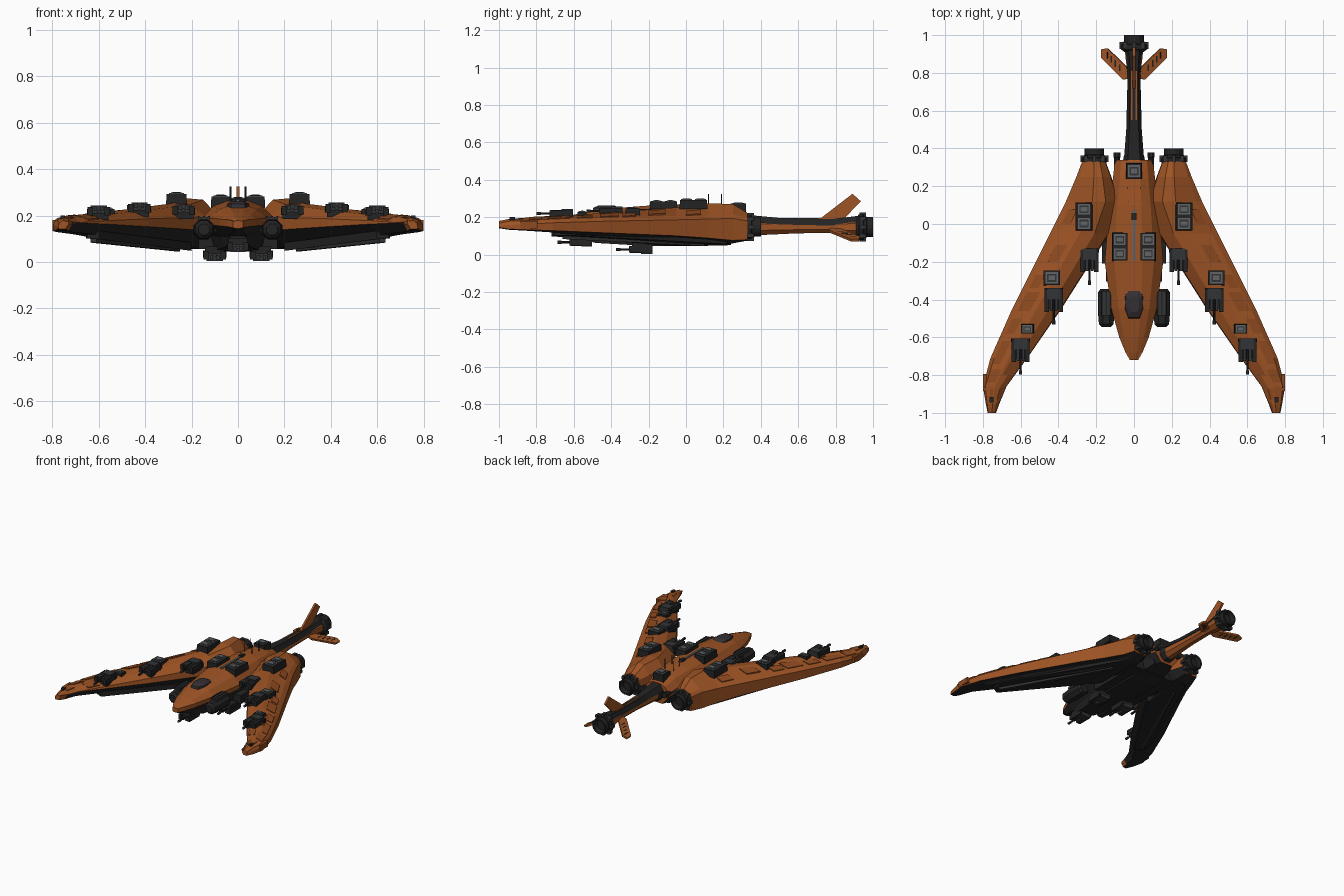
import bpy, bmesh, math
from mathutils import Vector

if "Cube" in bpy.data.objects:
    bpy.data.objects.remove(bpy.data.objects["Cube"])

def material(name, c):
    m = bpy.data.materials.new(name)
    m.diffuse_color = (*c, 1)
    m.use_nodes = True
    m.node_tree.nodes["Principled BSDF"].inputs["Base Color"].default_value = m.diffuse_color
    return m

MATS = [material("burnt_orange", (.34, .088, .018)), material("charcoal", (.017, .017, .018)),
        material("gunmetal", (.032, .033, .035)), material("panel_grey", (.12, .125, .13)),
        material("canopy_glass", (.035, .028, .032)), material("dark_rust", (.27, .068, .014))]
ORANGE, DARK, GUN, GREY, GLASS, RUST = range(6)

class Part:
    """Collects simple solids into one object, optionally mirrored over x = 0."""
    def __init__(self):
        self.bm = bmesh.new()

    def loft(self, rings, mat, under=None):
        rows = [[self.bm.verts.new(p) for p in r] for r in rings]
        n = len(rows[0])
        fs = [self.bm.faces.new(rows[0]), self.bm.faces.new(rows[-1][::-1])]
        for a, b in zip(rows, rows[1:]):
            for i in range(n):
                fs.append(self.bm.faces.new((a[i], a[(i+1) % n], b[(i+1) % n], b[i])))
        bmesh.ops.recalc_face_normals(self.bm, faces=fs)
        for f in fs:
            f.normal_update()
            f.material_index = under if under is not None and f.normal.z < -.35 else mat
        return self

    def box(self, c, s, mat, taper=1.0):
        def ring(k, z):
            return [(c[0]+i*s[0]/2*k, c[1]+j*s[1]/2*k, z) for i, j in ((-1, -1), (1, -1), (1, 1), (-1, 1))]
        return self.loft([ring(1, c[2]-s[2]/2), ring(taper, c[2]+s[2]/2)], mat)

    def tube(self, x, z, prof, mat, n=12):
        """Round part along y; prof lists (y, radius)."""
        return self.loft([[(x+r*math.cos(math.tau*(i+.5)/n), y, z+r*math.sin(math.tau*(i+.5)/n))
                           for i in range(n)] for y, r in prof], mat)

    def done(self, name, mirror=True):
        me = bpy.data.meshes.new(name)
        self.bm.to_mesh(me)
        for m in MATS:
            me.materials.append(m)
        o = bpy.data.objects.new(name, me)
        bpy.context.collection.objects.link(o)
        if mirror:
            o.modifiers.new("mirror", 'MIRROR').use_mirror_merge = False
        return o

def lerp_row(table, y):
    for a, b in zip(table, table[1:]):
        if y <= b[0]:
            t = max(0, (y-a[0])/(b[0]-a[0]))
            return [p+(q-p)*t for p, q in zip(a, b)]
    return table[-1]

# Wing stations: y, inner x, outer x, ridge z, outer edge high z, low z, belly z
WING = [(-1, .73, .775, .18, .168, .145, .142), (-.95, .712, .785, .19, .178, .137, .133),
        (-.86, .675, .80, .197, .182, .133, .128), (-.71, .565, .76, .204, .19, .128, .118),
        (-.45, .385, .645, .222, .198, .117, .092), (-.05, .13, .445, .252, .206, .10, .062),
        (.12, .08, .36, .274, .21, .088, .056), (.25, .12, .305, .27, .213, .076, .06),
        (.33, .15, .275, .222, .2, .08, .075)]

def wing_ring(y):
    _, xi, xo, zt, zh, zl, zb = lerp_row(WING, y)
    w = xo-xi
    return [(xi, y, zl+.035), (xi+.02*w, y, zh-.012), (xi+.25*w, y, zt-.006), (xi+.5*w, y, zt),
            (xo-.1*w, y, zh), (xo, y, zh-.02), (xo-.01*w, y, zl), (xo-.14*w, y, zl-.004),
            (xo-.3*w, y, zb), (xi+.25*w, y, zb)]

def top_z(x, y):
    pts = wing_ring(y)[:6]
    for a, b in zip(pts, pts[1:]):
        if x <= b[0]:
            t = max(0, (x-a[0])/(b[0]-a[0]))
            return a[2]+(b[2]-a[2])*t
    return pts[-1][2]

Part().loft([wing_ring(r[0]) for r in WING], ORANGE, DARK).done("wing")

# Raised panels along the outer wing top
p = Part()
for y0, y1, u0, u1 in ((-.93, -.87, .25, .7), (-.84, -.77, .55, .9), (-.80, -.73, .1, .42),
                       (-.74, -.62, .68, .9), (-.58, -.5, .7, .9), (-.46, -.36, .62, .88),
                       (-.34, -.27, .7, .88), (-.2, -.11, .6, .8), (.0, .08, .72, .88), (-.66, -.62, .5, .64)):
    q = []
    for y, u in ((y0, u0), (y0, u1), (y1, u1), (y1, u0)):
        r = lerp_row(WING, y)
        x = r[1]+u*(r[2]-r[1])
        q.append((x, y, top_z(x, y)))
    p.loft([[(x, y, z-.004) for x, y, z in q], [(x, y, z+.005) for x, y, z in q]], RUST)
p.done("wing_panels")

# Wing tip sensor blocks
Part().box((.79, -.84, .16), (.02, .09, .04), RUST).box((.755, -.93, .19), (.02, .03, .02), DARK).done("tip_block")

# Dark slab hanging under each wing
slab = [(.65, -.70, .118), (.60, -.72, .114), (.20, -.10, .064), (.20, .24, .066), (.27, .22, .072), (.655, -.60, .118)]
Part().loft([[(x, y, z-.016) for x, y, z in slab], [(x, y, z+.02) for x, y, z in slab]], DARK).done("underwing_slab")
Part().loft([[(x-.01, y, z-.012), (x+.015, y, z-.012), (x+.015, y, z+.02), (x-.01, y, z+.02)]
             for x, y, z in ((.62, -.66, .095), (.26, .1, .058))], GUN).done("underwing_rail")

# Fuselage: y, half width, top, middle, bottom
BODY = [(-.72, .022, .178, .163, .145), (-.68, .045, .192, .167, .13), (-.6, .078, .213, .17, .112),
        (-.45, .12, .243, .175, .088), (-.2, .155, .262, .175, .064), (.1, .13, .262, .17, .056),
        (.24, .112, .25, .16, .062), (.34, .10, .218, .15, .075)]

def body_ring(r):
    y, w, zt, zm, zb = r
    half = [(w*.5, zb), (w*.98, zm-.015), (w, zm+.015), (w*.68, zm+(zt-zm)*.75), (w*.3, zt)]
    return [(x, y, z) for x, z in half]+[(-x, y, z) for x, z in half[::-1]]

Part().loft([body_ring(r) for r in BODY], ORANGE, DARK).done("fuselage", False)
Part().loft([[(s*w, y, z) for s, z in ((-1, z0), (1, z0), (1.2, .12), (-1.2, .12))]
             for y, w, z0 in ((-.6, .03, .09), (-.48, .06, .062), (-.2, .10, .046), (.1, .10, .045), (.3, .07, .07))],
            DARK).done("belly_keel", False)
Part().box((0, 0, .085), (.34, .42, .06), DARK).done("wing_root_belly", False)

# Faceted canopy and spine details
Part().loft([[(k*x, -.425+k*y, z) for x, y in ((-.03, -.075), (.03, -.075), (.05, -.02), (.048, .05),
              (.028, .075), (-.028, .075), (-.048, .05), (-.05, -.02))] for k, z in ((1, .232), (.95, .25), (.55, .263))],
            GLASS).done("canopy", False)
p = Part().box((0, -.06, .263), (.014, .27, .012), GREY).box((0, .04, .268), (.026, .035, .016), DARK)
p.done("spine_rail", False)
p = Part()
for x, y in ((.035, .19), (.03, .12)):
    p.box((x, y, .285), (.004, .004, .08), DARK)
p.done("antenna")

# Missile boxes with grey hatches
def launcher(name, x, y, sx, sy, z, h, cells, mirror=True):
    p = Part().box((x, y, z-h/2), (sx, sy, h), DARK, .96)
    step = sy/cells
    for i in range(cells):
        cy = y-sy/2+step*(i+.5)
        p.box((x, cy, z+.001), (sx*.72, step*.76, .006), GREY)
        p.box((x, cy, z+.003), (sx*.54, step*.54, .006), GUN)
        p.box((x, cy, z+.005), (sx*.4, step*.3, .005), GREY)
    p.done(name, mirror)

launcher("outer_launcher", .265, .04, .09, .15, .293, .05, 2)
launcher("body_launcher", .075, -.12, .083, .15, .283, .05, 2)
launcher("mid_wing_launcher", .435, -.285, .09, .08, .246, .04, 1)
launcher("tip_launcher", .565, -.555, .07, .05, .228, .03, 1)
launcher("tail_launcher", 0, .28, .085, .085, .272, .06, 1, False)

# Gun turrets (flip = -1 hangs below)
def turret(name, x, y, z, flip=1, mirror=True, k=1.0):
    p = Part()
    def b(dx, dy, dz, sx, sy, sz, m):
        p.box((x+dx*k, y+dy*k, z+flip*dz*k), (sx*k, sy*k, sz*k), m)
    b(0, .005, .012, .085, .11, .03, DARK)
    b(0, .03, .04, .07, .06, .04, GUN)
    for s in (-1, 1):
        b(s*.036, -.005, .036, .024, .12, .036, DARK)
        b(s*.014, -.02, .046, .014, .08, .02, GUN)
    b(0, .05, .03, .1, .02, .03, DARK)
    p.tube(x, z+flip*.036*k, [(y-.13*k, .006), (y, .006)], DARK, 8)
    p.tube(x, z+flip*.036*k, [(y-.133*k, .009), (y-.11*k, .009)], GUN, 8)
    p.done(name, mirror)

turret("outer_turret", .60, -.665, .183)
turret("middle_turret", .425, -.40, .196)
turret("inner_turret", .235, -.19, .187)
turret("belly_turret", .10, -.24, .064, -1)
turret("chin_turret", 0, -.56, .10, -1, False, .95)

# Cheek pods beside the nose
p = Part().tube(.147, .14, [(-.545, .026), (-.53, .042), (-.46, .048), (-.36, .046), (-.345, .034)], DARK, 8)
p.box((.147, -.42, .185), (.05, .13, .016), GUN).box((.10, -.42, .15), (.05, .1, .04), DARK)
for s in (-.022, 0, .022):
    p.box((.147+s, -.42, .194), (.008, .12, .006), DARK)
p.done("cheek_pod")

# Wing nacelles and engines
Part().tube(.21, .147, [(.12, .05), (.22, .07), (.335, .062)], ORANGE, 10).done("nacelle")

def engine(name, x, y, mirror, k=1.0):
    prof = [(-.09, .05), (-.075, .066), (-.05, .066), (-.047, .055), (-.035, .055), (-.033, .052),
            (0, .052), (0, .042), (-.03, .034)]
    p = Part().tube(x, .147, [(y+a, r*k) for a, r in prof], DARK, 16)
    for i in range(8):
        a = math.tau*i/8
        p.box((x+.064*k*math.cos(a), y-.055, .147+.064*k*math.sin(a)), (.02, .035, .02), GUN)
    p.done(name, mirror)

engine("wing_engine", .21, .40, True)
engine("tail_engine", 0, 1.0, False, 1.05)
Part().tube(.09, .16, [(.3, .016), (.35, .016), (.352, .021), (.378, .021)], DARK, 8).done("exhaust_pipe")

# Tail boom with dark top strip and collar
p = Part().tube(0, .147, [(.3, .055), (.42, .045), (.6, .036), (.78, .034), (.86, .046), (.93, .054)], ORANGE, 8)
p.tube(0, .15, [(.32, .066), (.36, .058), (.385, .048)], DARK, 8)
p.loft([[(s*w, y, z) for s, z in ((-1, zt-.035), (1, zt-.035), (.6, zt), (-.6, zt))]
        for y, w, zt in ((.33, .054, .212), (.5, .041, .196), (.78, .034, .19), (.93, .045, .208))], DARK)
for s in (-1, 1):
    p.box((s*.012, .68, .19), (.006, .26, .012), ORANGE)
p.done("tail_boom", False)

# Three tail fins: (radius, y) outline turned around the boom
FIN = [(.03, .70), (.055, .73), (.178, .89), (.138, .935), (.05, .85), (.03, .85)]
def fin(p, ang, th, outline, m):
    d, n = Vector((math.sin(ang), 0, math.cos(ang))), Vector((math.cos(ang), 0, -math.sin(ang)))
    p.loft([[Vector((0, y, .147))+d*r+n*s*th for r, y in outline] for s in (-1, 1)], m)

p = Part()
fin(p, 0, .007, FIN, ORANGE)
p.done("top_fin", False)
p = Part()
SIDE = [(.03, .77), (.06, .765), (.185, .88), (.185, .925), (.15, .93), (.04, .83)]
fin(p, math.radians(112), .007, SIDE, ORANGE)
for i in range(4):
    r, y = .075+.024*i, .81+.022*i
    fin(p, math.radians(112), .0085, [(r, y), (r+.008, y), (r+.008, y+.035), (r, y+.035)], DARK)
p.done("side_fin")
